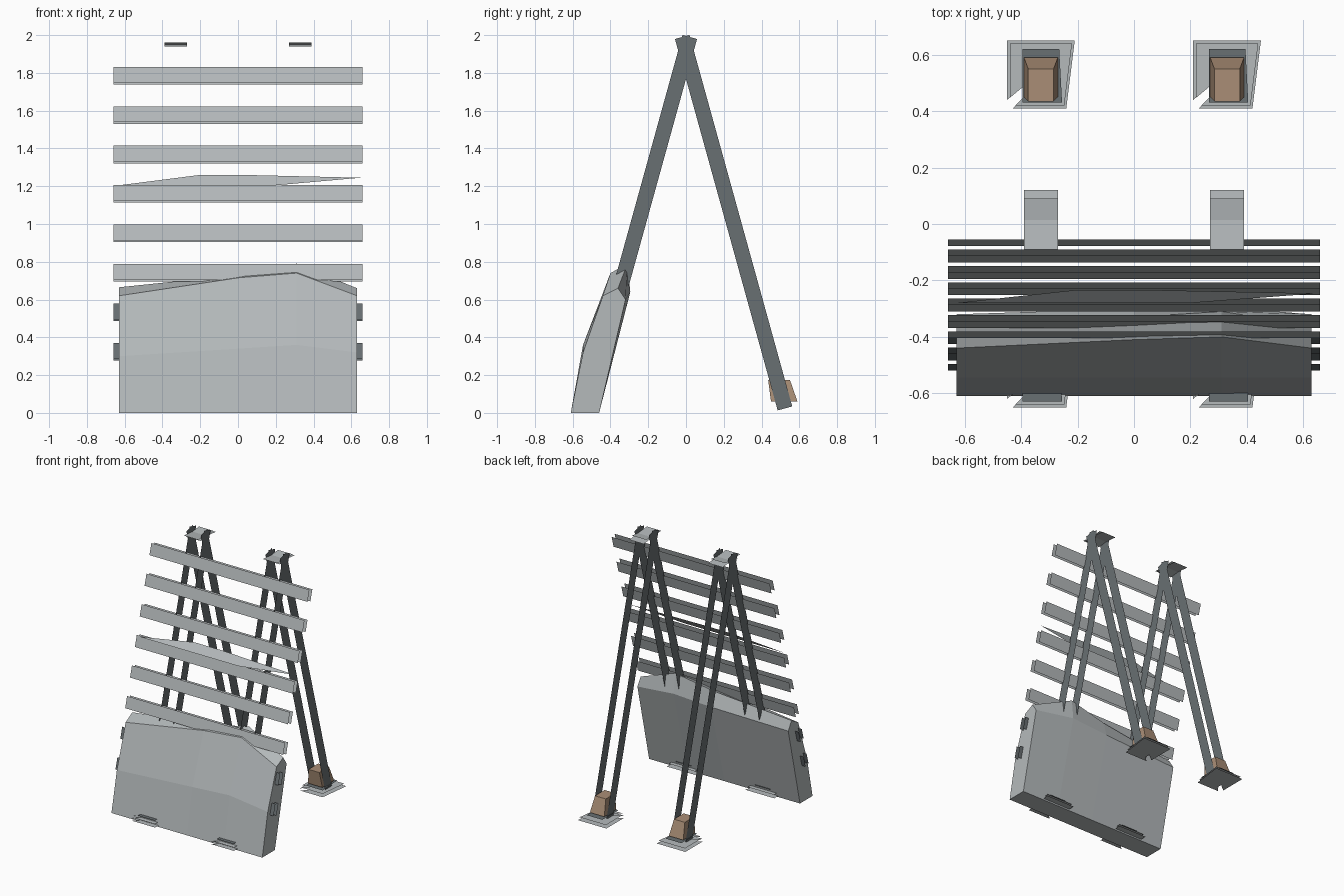
import bpy
from math import sin, cos, atan2
from mathutils import Vector

if "Cube" in bpy.data.objects:
    bpy.data.objects.remove(bpy.data.objects["Cube"])


def material(name, rgb):
    m = bpy.data.materials.new(name)
    m.use_nodes = True
    m.diffuse_color = (*rgb, 1)
    m.node_tree.nodes["Principled BSDF"].inputs["Base Color"].default_value = (*rgb, 1)
    return m


LIGHT = material("light grey", (0.46, 0.49, 0.50))
DARK = material("dark grey", (0.14, 0.16, 0.17))
BROWN = material("brown", (0.40, 0.27, 0.18))


def build(name, polys, mat):
    """One object from a list of polygons."""
    verts, faces = [], []
    for poly in polys:
        faces.append(range(len(verts), len(verts) + len(poly)))
        verts += [tuple(p) for p in poly]
    mesh = bpy.data.meshes.new(name)
    mesh.from_pydata(verts, [], [tuple(f) for f in faces])
    mesh.materials.append(mat)
    ob = bpy.data.objects.new(name, mesh)
    bpy.context.collection.objects.link(ob)
    return ob


def loft(name, rings, mat):
    """Closed solid through rings of equal length."""
    n = len(rings[0])
    polys = [rings[0][::-1], rings[-1]]
    for a, b in zip(rings, rings[1:]):
        polys += [[a[i], a[(i + 1) % n], b[(i + 1) % n], b[i]] for i in range(n)]
    return build(name, polys, mat)


LEAN = atan2(0.545, 1.97)
ALONG = Vector((0, -sin(LEAN), -cos(LEAN)))   # down the front leg
OUT = Vector((0, -cos(LEAN), sin(LEAN)))      # forward, square to the leg
TOP = Vector((0, 0.02, 1.99))
LENGTH = 2.04

for side, cx in (("left", 0.33), ("right", -0.33)):
    # Legs: two side sheets each
    for end, s in (("front", 1), ("back", -1)):
        sheets = []
        for x in (cx - 0.06, cx + 0.06):
            corners = [TOP + OUT * 0.04, TOP - OUT * 0.04,
                       TOP - OUT * 0.04 + ALONG * LENGTH, TOP + OUT * 0.04 + ALONG * LENGTH]
            sheets.append([(x, p.y * s, p.z) for p in corners])
        build(f"{side}_{end}_leg", sheets, DARK)

        # Tapered shoe round the leg foot
        low = [(cx + x, -s * y, 0.06) for x, y in
               ((-0.06, 0.45), (0.06, 0.45), (0.06, 0.59), (-0.06, 0.59))]
        high = [(cx + x, -s * y, 0.175) for x, y in
                ((-0.045, 0.435), (0.045, 0.435), (0.045, 0.55), (-0.045, 0.55))]
        loft(f"{side}_{end}_shoe", [low, high], BROWN)

        # Notched ground plates
        fy = -0.53 * s
        outline = ((-0.12, 0.12), (0.12, 0.12), (0.09, -0.12), (-0.10, -0.12),
                   (-0.06, -0.08), (-0.06, -0.04), (-0.12, -0.09))
        build(f"{side}_{end}_foot_plates",
              [[(cx + x * k, fy + y * k, z) for x, y in outline]
               for k, z in ((1, 0.01), (0.92, 0.03))], LIGHT)
        build(f"{side}_{end}_foot_pad",
              [[(cx + x, fy + y, 0.05) for x, y in
                ((-0.065, 0.09), (0.065, 0.09), (0.075, -0.1), (-0.065, -0.1))]], DARK)

    # Crossed plates at the apex
    build(f"{side}_apex_plates",
          [[(cx - 0.06, y0, z0), (cx + 0.06, y0, z0), (cx + 0.06, y1, z1), (cx - 0.06, y1, z1)]
           for y0, z0, y1, z1 in ((-0.09, 1.96, 0.12, 1.94), (-0.06, 1.94, 0.09, 1.96))], LIGHT)

# Slats: paired front and back sheets up the front legs
for i in range(8):
    z = 1.785 - 0.209 * i
    y = -0.067 - 0.277 * 0.209 * i
    sheets = []
    for depth in (0, 0.037):
        c = Vector((0, y, z - 0.004)) + OUT * depth
        a, b = c - ALONG * 0.043, c + ALONG * 0.043
        sheets.append([(-0.66, b.y, b.z), (0.66, b.y, b.z), (0.66, a.y, a.z), (-0.66, a.y, a.z)])
    build(f"slat_{i + 1}", sheets, LIGHT if i < 6 else DARK)

# Thin loose sliver lying behind a slat
build("sliver", [[(x, -0.28 + (z - 1.205) * 0.85, z) for x, z in
                  ((-0.63, 1.205), (0.2, 1.205), (0.65, 1.245), (0.02, 1.26), (-0.2, 1.26))]], LIGHT)

# Folded cover over the lower front: front top, back top and back fold per column
columns = ((-0.63, 0.30, (-0.44, 0.62), (-0.36, 0.665), (-0.32, 0.60)),
           (0.0, 0.34, (-0.41, 0.715), (-0.33, 0.73), (-0.30, 0.62)),
           (0.31, 0.36, (-0.40, 0.74), (-0.31, 0.79), (-0.295, 0.64)),
           (0.63, 0.32, (-0.44, 0.62), (-0.36, 0.66), (-0.32, 0.60)))
rings = [[(x, y, z) for y, z in ((-0.61, 0), (-0.545, fold), front, back, crease, (-0.46, 0))]
         for x, fold, front, back, crease in columns]
loft("cover", rings, LIGHT)
